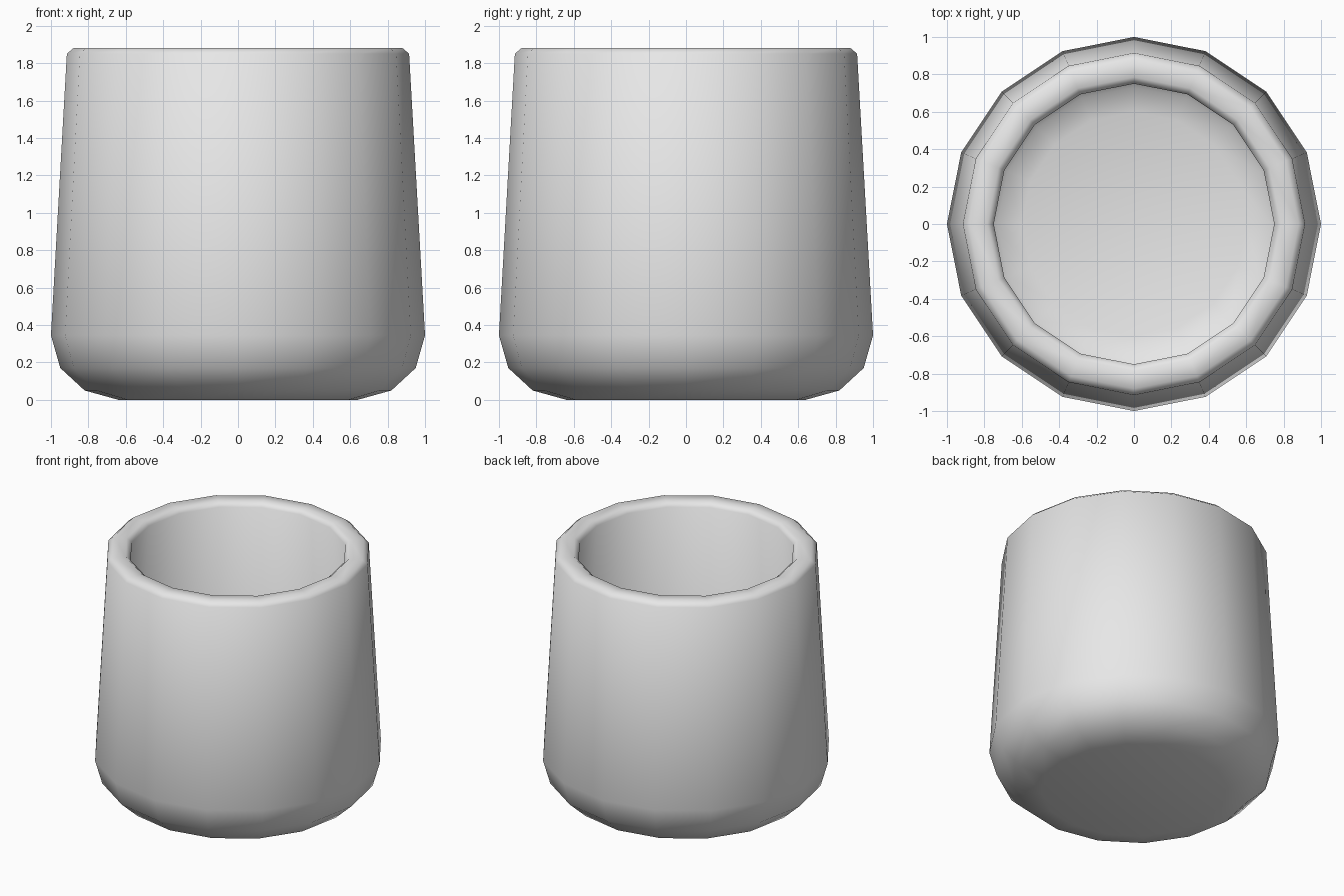
import bpy, bmesh, math

cube = bpy.data.objects.get("Cube")
if cube:
    bpy.data.objects.remove(cube, do_unlink=True)

SIDES = 16

# Plain grey
grey = bpy.data.materials.new("grey")
grey.use_nodes = True
colour = (0.8, 0.8, 0.8, 1)
grey.diffuse_color = colour
grey.node_tree.nodes["Principled BSDF"].inputs["Base Color"].default_value = colour

# Cup wall as (radius, height): base, outer wall, rim, inner wall, floor
profile = [(0.64, 0), (0.82, 0.05), (0.95, 0.17), (1, 0.345), (0.915, 1.85),
           (0.88, 1.88), (0.785, 1.88), (0.75, 1.85),
           (0.84, 0.36), (0.81, 0.27), (0.73, 0.2), (0.6, 0.16)]

bm = bmesh.new()
rings = []
for r, z in profile:
    angles = [math.tau * i / SIDES for i in range(SIDES)]
    rings.append([bm.verts.new((r * math.cos(a), r * math.sin(a), z)) for a in angles])

# Bridge neighbouring rings
for low, high in zip(rings, rings[1:]):
    for i in range(SIDES):
        j = (i + 1) % SIDES
        bm.faces.new((low[i], low[j], high[j], high[i]))

# Underside and inner floor
bm.faces.new(rings[0][::-1])
bm.faces.new(rings[-1])
for face in bm.faces:
    face.smooth = True

mesh = bpy.data.meshes.new("cup")
bm.to_mesh(mesh)
bm.free()
mesh.materials.append(grey)
cup = bpy.data.objects.new("cup", mesh)
bpy.context.collection.objects.link(cup)
